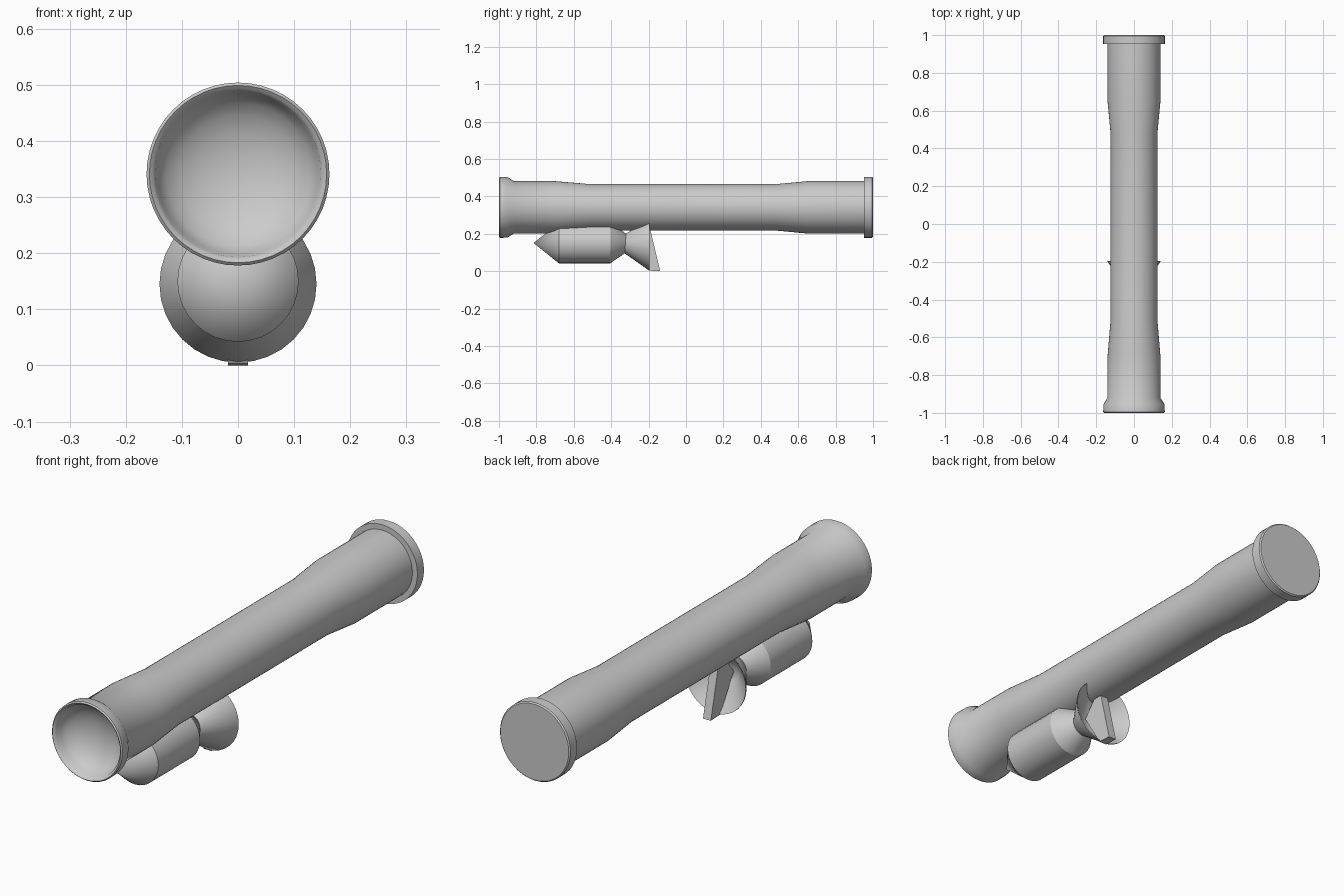
import bpy, bmesh, math

if "Cube" in bpy.data.objects:
    bpy.data.objects.remove(bpy.data.objects["Cube"])


def add_object(name, bm, angle=40):
    bmesh.ops.recalc_face_normals(bm, faces=bm.faces)
    mesh = bpy.data.meshes.new(name)
    bm.to_mesh(mesh)
    bm.free()
    ob = bpy.data.objects.new(name, mesh)
    bpy.context.collection.objects.link(ob)
    bpy.ops.object.select_all(action='DESELECT')
    ob.select_set(True)
    bpy.context.view_layer.objects.active = ob
    bpy.ops.object.shade_smooth_by_angle(angle=math.radians(angle))
    return ob


def lathe(name, profile, z, sides, angle=40):
    """Spin a (y, radius) profile around a lengthwise axis at height z."""
    bm = bmesh.new()
    pts = [bm.verts.new((0, y, z + r)) for y, r in profile]
    edges = [bm.edges.new(pair) for pair in zip(pts, pts[1:])]
    bmesh.ops.spin(bm, geom=pts + edges, cent=(0, 0, z), axis=(0, 1, 0),
                   angle=math.tau, steps=sides, use_duplicate=False)
    bmesh.ops.remove_doubles(bm, verts=bm.verts, dist=1e-5)
    return add_object(name, bm, angle)


# Main tube: concave mouth, front collar, waisted barrel, rear flange
bowl = [(-0.90 - 0.09 * (1 - math.cos(a)), 0.148 * math.sin(a))
        for a in [i * math.pi / 12 for i in range(7)]]
lathe("launch_tube", bowl + [
    (-0.995, 0.152), (-1.0, 0.158), (-0.995, 0.163), (-0.955, 0.162),
    (-0.92, 0.14), (-0.70, 0.14), (-0.51, 0.124),
    (0.48, 0.124), (0.65, 0.14), (0.952, 0.14)], 0.341, 48)
lathe("rear_flange", [
    (0.952, 0.0), (0.952, 0.163), (0.995, 0.163), (1.0, 0.158), (1.0, 0.0)],
    0.341, 48)

# Slung projectile: pointed nose, body, narrow neck
lathe("projectile_body", [
    (-0.815, 0.0), (-0.68, 0.108), (-0.405, 0.108), (-0.32, 0.05),
    (-0.29, 0.0)], 0.15, 32, 30)

# Flared tail cone with hollow back
lathe("tail_cone", [
    (-0.33, 0.0), (-0.325, 0.052), (-0.20, 0.14), (-0.195, 0.14),
    (-0.29, 0.04), (-0.295, 0.0)], 0.145, 32)

# Slanted fin set in the tail cone
bm = bmesh.new()
side = [(-0.29, 0.15), (-0.20, 0.003), (-0.138, 0.0), (-0.20, 0.26)]
face = bm.faces.new([bm.verts.new((-0.018, y, z)) for y, z in side])
ext = bmesh.ops.extrude_face_region(bm, geom=[face])
bmesh.ops.translate(bm, vec=(0.036, 0, 0), verts=[
    v for v in ext["geom"] if isinstance(v, bmesh.types.BMVert)])
add_object("tail_fin", bm)
